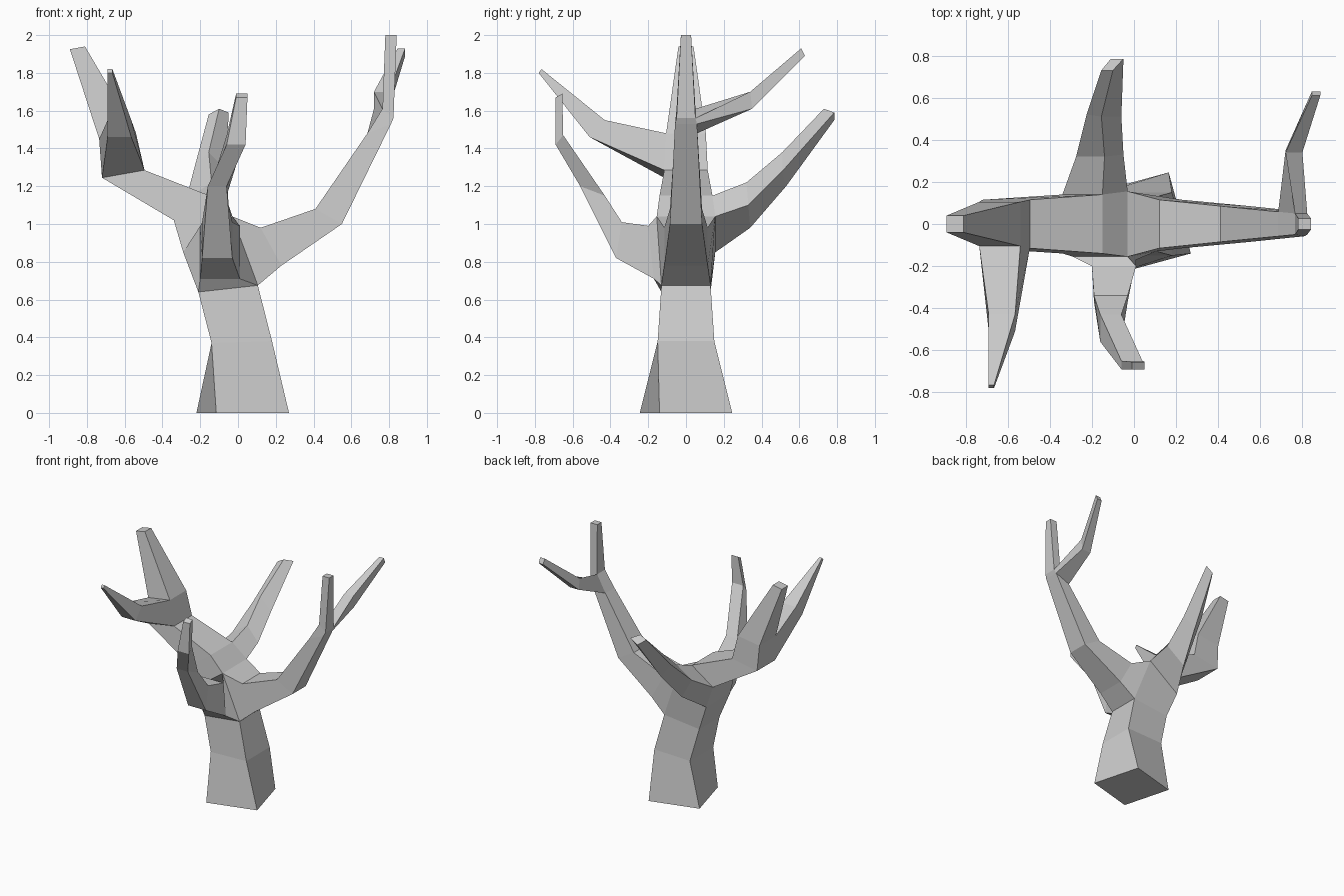
import bpy, bmesh

bm = bmesh.new()


def new(points):
    return [bm.verts.new(p) for p in points]


def xring(lx, lz, hx, hz, d):
    """Four-sided section of a limb that runs in the x-z plane."""
    return new([(lx, -d, lz), (hx, -d, hz), (hx, d, hz), (lx, d, lz)])


def yring(ly, lz, hy, hz, x0, x1):
    """Four-sided section of a limb that runs along y."""
    return new([(x0, ly, lz), (x1, ly, lz), (x1, hy, hz), (x0, hy, hz)])


def limb(rings, openings=()):
    """Skin the rings and cap the tip; openings = (segment, side) left for branches."""
    for i, (a, b) in enumerate(zip(rings, rings[1:])):
        for k in range(4):
            n = (k + 1) % 4
            if (i, k) not in openings:
                bm.faces.new((a[k], a[n], b[n], b[k]))
    bm.faces.new(rings[-1])


# Trunk continuing into the left limb
base = new([(-.115, -.245, 0), (.27, -.14, 0), (.165, .245, 0), (-.22, .14, 0)])
bm.faces.new(base[::-1])
T = [base] + [xring(*r) for r in (
    (-.14, .37, .18, .38, .15),
    (-.21, .64, .105, .675, .13),
    (-.29, .85, -.03, 1.04, .155),
    (-.34, 1.02, -.15, 1.15, .14),
    (-.72, 1.245, -.495, 1.285, .115),
    (-.735, 1.45, -.54, 1.48, .105),
    (-.89, 1.925, -.81, 1.94, .04))]
limb(T, {(2, 0), (2, 1), (3, 2), (5, 0)})

# Right limb
R = [[T[2][1], T[3][1], T[3][2], T[2][2]]] + [xring(*r) for r in (
    (.23, .78, .12, .98, .115),
    (.55, 1.00, .41, 1.08, .085),
    (.81, 1.53, .685, 1.48, .058),
    (.823, 1.56, .765, 1.61, .05),
    (.84, 2.0, .78, 2.0, .027))]
limb(R, {(3, 2)})

# Front branch
limb([[T[2][0], T[2][1], T[3][1], T[3][0]]] + [yring(*r) for r in (
    (-.17, .71, -.20, .99, -.20, .01),
    (-.37, .82, -.34, 1.01, -.19, -.03),
    (-.56, 1.20, -.43, 1.15, -.16, -.06),
    (-.69, 1.42, -.65, 1.47, -.06, .04),
    (-.69, 1.67, -.655, 1.69, -.01, .05))])

# Back branch, with a twisted section
limb([[T[3][3], T[3][2], T[4][2], T[4][3]]] + [new(r) for r in (
    [(-.20, .34, .98), (-.05, .33, 1.10), (-.14, .32, 1.22), (-.275, .32, 1.13)],
    [(-.15, .53, 1.20), (-.06, .51, 1.28), (-.155, .51, 1.38), (-.225, .52, 1.32)],
    [(-.11, .785, 1.55), (-.05, .785, 1.59), (-.10, .73, 1.61), (-.155, .73, 1.58)])])

# Twigs on the left and right limbs
limb([[T[5][0], T[5][1], T[6][1], T[6][0]]] + [yring(*r) for r in (
    (-.51, 1.46, -.43, 1.55, -.69, -.565),
    (-.78, 1.80, -.765, 1.82, -.69, -.665))])
limb([[R[3][2], R[3][3], R[4][3], R[4][2]]] + [yring(*r) for r in (
    (.35, 1.61, .34, 1.70, .72, .80),
    (.63, 1.89, .61, 1.93, .845, .885))])

bmesh.ops.recalc_face_normals(bm, faces=bm.faces)
mesh = bpy.data.meshes.new("bare_tree")
bm.to_mesh(mesh)
bm.free()
bpy.context.collection.objects.link(bpy.data.objects.new("bare_tree", mesh))
